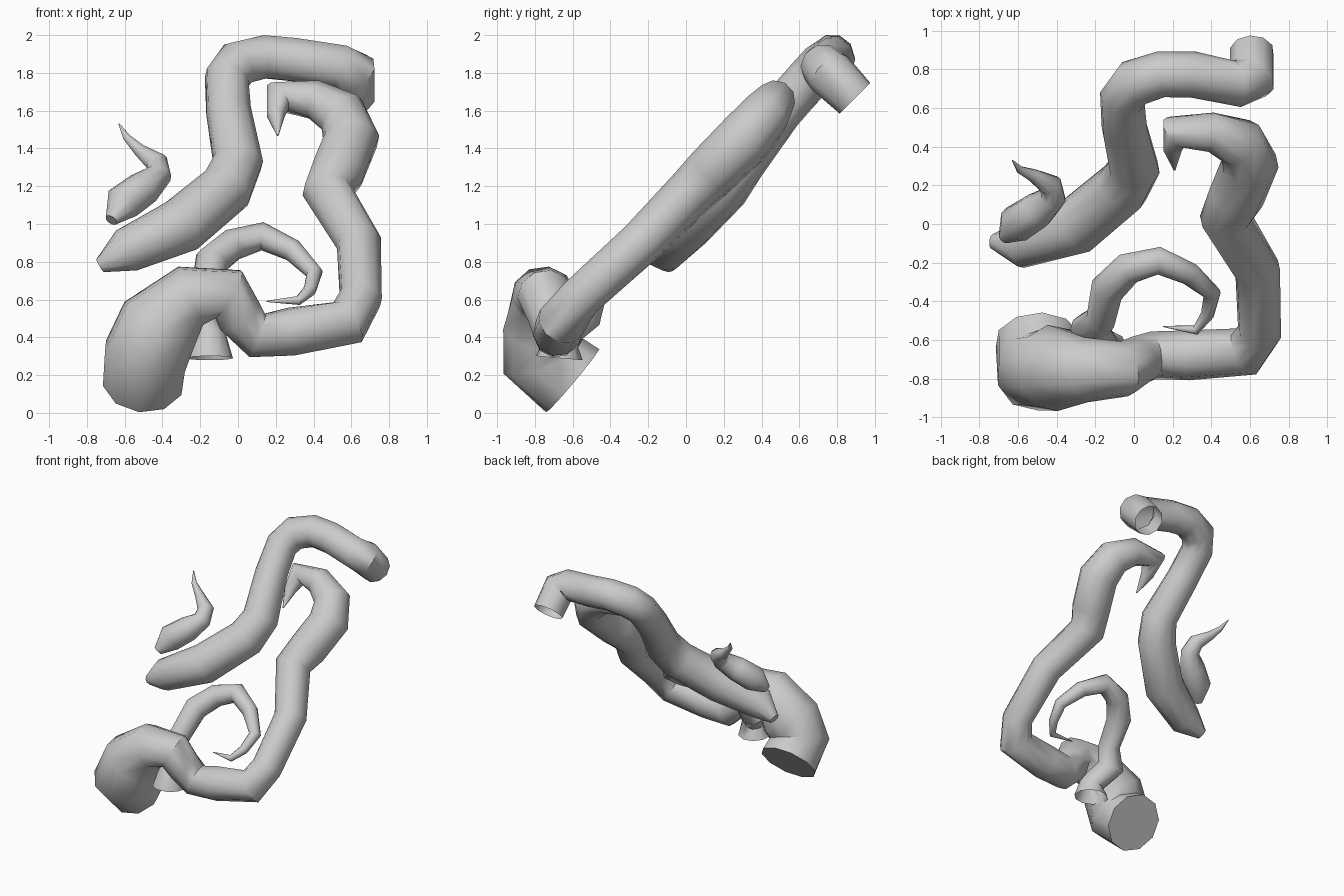
import bpy, bmesh, math
from mathutils import Vector

SIDES = 10


def tentacle(name, path, cap_start=True, cap_end=True):
    """Sweep a low-sided round section along (x, y, z, radius) stations."""
    pts = [Vector(p[:3]) for p in path]
    n = len(pts)
    bm = bmesh.new()
    rings, normal, last_t = [], None, None
    for i, p in enumerate(pts):
        t_in = (p - pts[i - 1]).normalized() if i else None
        t_out = (pts[i + 1] - p).normalized() if i < n - 1 else None
        t = (t_in + t_out).normalized() if t_in and t_out else (t_in or t_out)
        if normal is None:
            normal = t.orthogonal().normalized()
        else:
            normal = last_t.rotation_difference(t) @ normal
        last_t = t
        side = t.cross(normal)
        r = path[i][3]
        rings.append([bm.verts.new(p + r * (math.cos(a) * normal + math.sin(a) * side))
                      for a in (2 * math.pi * k / SIDES for k in range(SIDES))])
    for a, b in zip(rings, rings[1:]):
        for k in range(SIDES):
            j = (k + 1) % SIDES
            bm.faces.new((a[k], a[j], b[j], b[k]))
    if cap_start:
        bm.faces.new(rings[0][::-1])
    if cap_end:
        bm.faces.new(rings[-1])
    mesh = bpy.data.meshes.new(name)
    bm.to_mesh(mesh)
    bm.free()
    obj = bpy.data.objects.new(name, mesh)
    bpy.context.collection.objects.link(obj)
    bpy.ops.object.select_all(action='DESELECT')
    obj.select_set(True)
    bpy.context.view_layer.objects.active = obj
    bpy.ops.object.shade_smooth_by_angle(angle=math.radians(50))
    return obj


# Thick upper tentacle, with an open cut end at the top right
tentacle("upper_tentacle", [
    (-0.73, -0.09, 0.78, 0.04), (-0.59, -0.11, 0.86, 0.12), (-0.30, -0.01, 0.99, 0.15),
    (-0.06, 0.19, 1.19, 0.145), (0.00, 0.29, 1.33, 0.135), (-0.05, 0.50, 1.60, 0.12),
    (-0.06, 0.65, 1.77, 0.12), (0.00, 0.73, 1.85, 0.125), (0.14, 0.775, 1.885, 0.12),
    (0.30, 0.775, 1.87, 0.12), (0.54, 0.725, 1.835, 0.12), (0.61, 0.76, 1.80, 0.13),
    (0.61, 0.895, 1.665, 0.115)], cap_end=False)

# Long lower tentacle, from the pointed tip down to the swollen stump
tentacle("long_tentacle", [
    (0.21, 0.28, 1.47, 0.005), (0.20, 0.39, 1.58, 0.05), (0.21, 0.475, 1.67, 0.09),
    (0.40, 0.475, 1.66, 0.105), (0.55, 0.42, 1.58, 0.135), (0.60, 0.31, 1.45, 0.15),
    (0.53, 0.14, 1.28, 0.145), (0.475, 0.03, 1.17, 0.135), (0.64, -0.24, 0.90, 0.12),
    (0.65, -0.56, 0.61, 0.115), (0.58, -0.66, 0.48, 0.13), (0.28, -0.68, 0.43, 0.13),
    (0.10, -0.68, 0.41, 0.125), (0.01, -0.71, 0.51, 0.13), (-0.05, -0.75, 0.63, 0.145),
    (-0.25, -0.755, 0.62, 0.17), (-0.42, -0.745, 0.46, 0.225), (-0.49, -0.755, 0.30, 0.23),
    (-0.50, -0.60, 0.17, 0.22)])

# Thin curling tentacle with a flared foot
tentacle("curled_tentacle", [
    (-0.15, -0.67, 0.29, 0.125), (-0.15, -0.66, 0.40, 0.09), (-0.23, -0.54, 0.52, 0.10),
    (-0.17, -0.49, 0.64, 0.08), (-0.14, -0.34, 0.80, 0.09), (-0.03, -0.23, 0.89, 0.085),
    (0.13, -0.19, 0.935, 0.075), (0.29, -0.26, 0.86, 0.06), (0.405, -0.36, 0.74, 0.045),
    (0.38, -0.47, 0.65, 0.035), (0.32, -0.55, 0.595, 0.025), (0.15, -0.53, 0.59, 0.003)],
    cap_start=False)

# Small tentacle at the upper left
tentacle("small_tentacle", [
    (-0.67, -0.07, 1.02, 0.035), (-0.61, 0.00, 1.11, 0.10), (-0.50, 0.07, 1.19, 0.095),
    (-0.42, 0.14, 1.26, 0.07), (-0.43, 0.20, 1.325, 0.06), (-0.52, 0.25, 1.39, 0.035),
    (-0.59, 0.28, 1.46, 0.02), (-0.63, 0.33, 1.53, 0.003)])
